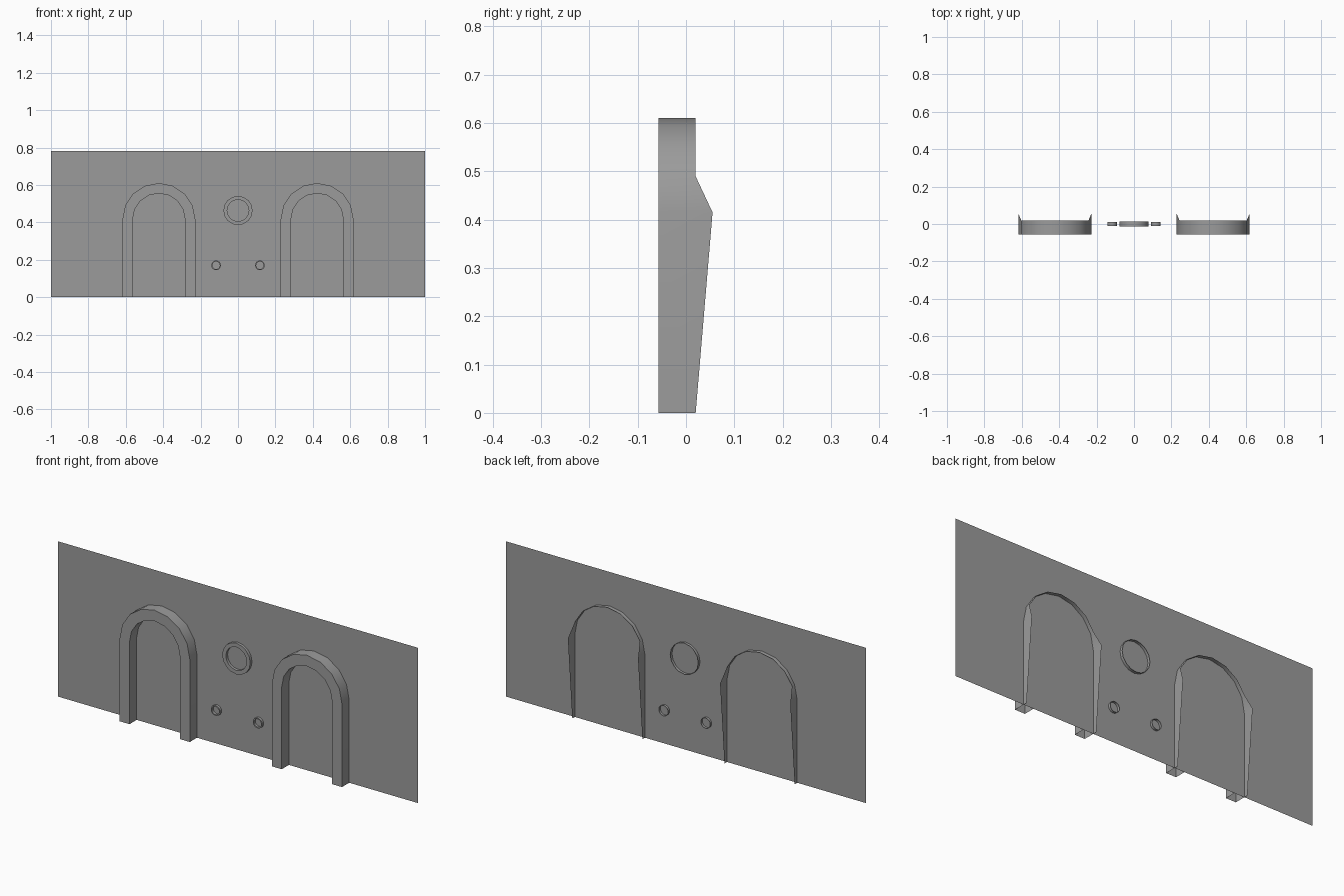
import bpy, bmesh
from math import sin, cos, pi

cube = bpy.data.objects.get("Cube")
if cube:
    bpy.data.objects.remove(cube)

GREY = (0.33, 0.33, 0.33, 1)
stone = bpy.data.materials.new("plain grey")
stone.use_nodes = True
stone.diffuse_color = GREY
stone.node_tree.nodes["Principled BSDF"].inputs["Base Color"].default_value = GREY

FRONT, BACK, BULGE = -0.057, 0.02, 0.055
SPRING = 0.415


def strips(name, rows, closed=False):
    """Skin a sheet over equally long rows of points."""
    bm = bmesh.new()
    rows = [[bm.verts.new(p) for p in row] for row in rows]
    count = len(rows[0])
    for a, b in zip(rows, rows[1:]):
        for i in range(count if closed else count - 1):
            j = (i + 1) % count
            bm.faces.new((a[i], a[j], b[j], b[i]))
    mesh = bpy.data.meshes.new(name)
    bm.to_mesh(mesh)
    bm.free()
    mesh.materials.append(stone)
    obj = bpy.data.objects.new(name, mesh)
    bpy.context.collection.objects.link(obj)
    bpy.ops.object.select_all(action="DESELECT")
    obj.select_set(True)
    bpy.context.view_layer.objects.active = obj
    bpy.ops.object.shade_smooth_by_angle(angle=pi / 6)
    return obj


def arch_outline(cx, radius):
    """Leg, half circle in eight steps, leg."""
    arc = [(cx + radius * cos(pi * i / 8), SPRING + radius * sin(pi * i / 8))
           for i in range(9)]
    return [(cx + radius, 0)] + arc + [(cx - radius, 0)]


def arch(name, cx):
    outer, inner = arch_outline(cx, 0.195), arch_outline(cx, 0.14)
    # The rear flange flares out at the two spring points
    flange = [(x, BULGE if i in (1, 9) else BACK, z)
              for i, (x, z) in enumerate(outer)]
    strips(name, [flange,
                  [(x, FRONT, z) for x, z in outer],
                  [(x, FRONT, z) for x, z in inner],
                  [(x, 0, z) for x, z in inner]])


def ring(name, cx, cz, outer, inner, depth, sides=16):
    def loop(r, y):
        return [(cx + r * cos(2 * pi * i / sides), y, cz + r * sin(2 * pi * i / sides))
                for i in range(sides)]
    strips(name, [loop(outer, depth), loop(outer, -depth),
                  loop(inner, -depth), loop(inner, 0)], closed=True)


# Thin wall panel
strips("wall_panel", [[(-1, 0, 0.78), (1, 0, 0.78)], [(-1, 0, 0), (1, 0, 0)]])

# Mirrored arches and small rings
for side, s in (("left", 1), ("right", -1)):
    arch(side + "_arch", s * 0.423)
    ring(side + "_small_ring", s * 0.117, 0.17, 0.026, 0.02, 0.012)

# Large central ring
ring("centre_ring", 0, 0.463, 0.078, 0.058, 0.014)
